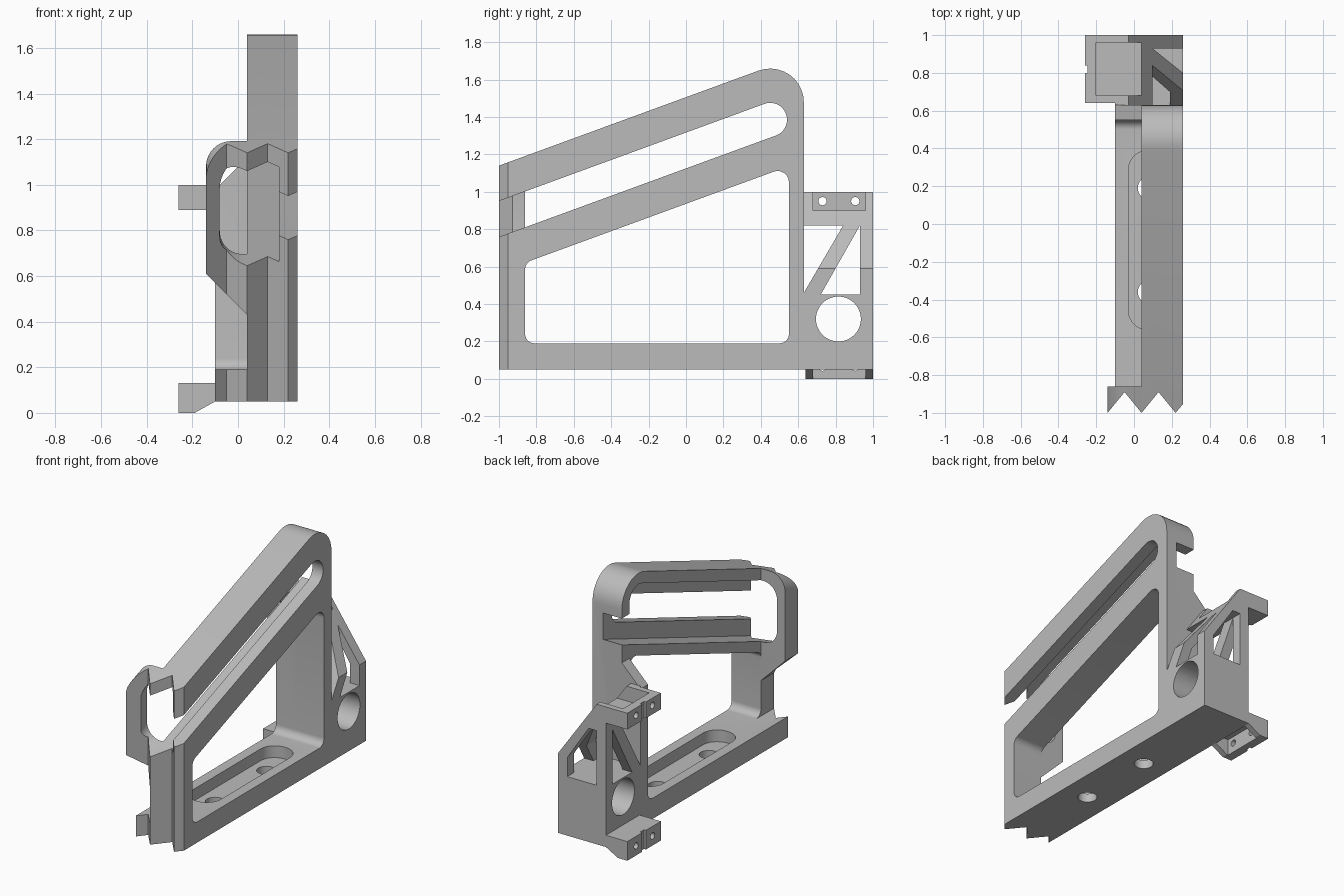
import bpy, bmesh, math
from mathutils import Vector

cube = bpy.data.objects.get("Cube")
if cube:
    bpy.data.objects.remove(cube, do_unlink=True)

SLOPE = 0.366          # rise of the sloping rails
FRONT = -1.0

grey = bpy.data.materials.new("plain grey")
grey.use_nodes = True
grey.diffuse_color = (0.5, 0.5, 0.5, 1)
grey.node_tree.nodes["Principled BSDF"].inputs["Base Color"].default_value = (0.5, 0.5, 0.5, 1)


def rail(z, y):
    """Height at y of a sloping line that starts at z on the front."""
    return z + SLOPE * (y - FRONT)


def rounded(corners, steps=10):
    """Profile from (u, v) or (u, v, radius) corners."""
    out = []
    n = len(corners)
    for i, c in enumerate(corners):
        p = Vector(c[:2])
        if len(c) < 3:
            out.append(p)
            continue
        a = (Vector(corners[i - 1][:2]) - p).normalized()
        b = (Vector(corners[(i + 1) % n][:2]) - p).normalized()
        half = a.angle(b) / 2
        centre = p + (a + b).normalized() * c[2] / math.sin(half)
        start = p + a * c[2] / math.tan(half) - centre
        end = p + b * c[2] / math.tan(half) - centre
        turn = math.atan2(start.x * end.y - start.y * end.x, start.dot(end))
        for k in range(steps + 1):
            t = turn * k / steps
            s, co = math.sin(t), math.cos(t)
            out.append(centre + Vector((start.x * co - start.y * s, start.x * s + start.y * co)))
    return out


def circle(u, v, r, n=32):
    return [(u + r * math.cos(math.tau * k / n), v + r * math.sin(math.tau * k / n)) for k in range(n)]


def prism(name, axis, profile, lo, hi, shear=0.0):
    """Extrude a profile along an axis; shear lifts z along y."""
    place = {"x": lambda u, v, w: (w, u, v),
             "y": lambda u, v, w: (u, w, v + shear * (w - FRONT)),
             "z": lambda u, v, w: (u, v, w)}[axis]
    bm = bmesh.new()
    rings = [[bm.verts.new(place(p[0], p[1], w)) for p in profile] for w in (lo, hi)]
    bm.faces.new(rings[0])
    bm.faces.new(rings[1])
    n = len(profile)
    for i in range(n):
        j = (i + 1) % n
        bm.faces.new((rings[0][i], rings[0][j], rings[1][j], rings[1][i]))
    bmesh.ops.recalc_face_normals(bm, faces=bm.faces)
    mesh = bpy.data.meshes.new(name)
    bm.to_mesh(mesh)
    bm.free()
    ob = bpy.data.objects.new(name, mesh)
    bpy.context.collection.objects.link(ob)
    mesh.materials.append(grey)
    return ob


def box(name, x0, x1, y0, y1, z0, z1):
    return prism(name, "z", [(x0, y0), (x1, y0), (x1, y1), (x0, y1)], z0, z1)


def combine(ob, others, operation="DIFFERENCE"):
    bpy.context.view_layer.objects.active = ob
    for other in others:
        m = ob.modifiers.new("combine", "BOOLEAN")
        m.operation, m.solver, m.object = operation, "EXACT", other
        bpy.ops.object.modifier_apply(modifier=m.name)
        bpy.data.objects.remove(other, do_unlink=True)


# Main side frame with two sloping rails
frame = prism("side_frame", "x", rounded([
    (-1, 0.05), (0.63, 0.05), (0.63, rail(1.14, 0.63), 0.18), (-1, 1.14)]), 0.04, 0.26)
window = prism("window_cut", "x", rounded([
    (-0.86, 0.19, 0.05), (0.55, 0.19, 0.05), (0.55, rail(0.57, 0.55), 0.06),
    (-0.86, rail(0.57, -0.86), 0.05)]), -0.5, 0.5)

# Narrow slot through the outer lip, wide channel behind it
along = Vector((1, SLOPE)).normalized()
side = Vector((-along.y, along.x)) * 0.09
tip = Vector((0.45, rail(0.855, 0.45))) + along * 0.09
tail = Vector((-1.15, rail(0.855, -1.15)))
slot = prism("slot_cut", "x", rounded([
    tuple(tail - side), (*(tip - side), 0.0895), (*(tip + side), 0.0895), tuple(tail + side)]), -0.5, 0.5)
channel = prism("channel_cut", "x", rounded([
    (-1.1, rail(0.645, -1.1)), (0.7, rail(0.645, 0.7)), (0.7, 1.42), (0.55, 1.42),
    (0.55, rail(1.06, 0.55), 0.1), (-1.1, rail(1.06, -1.1))]), -0.1, 0.18)
combine(frame, [window, slot, channel])

# Base ledge and rear wing on the inner side
ledge = prism("base_ledge", "y", [
    (-0.10, 0.05), (0.05, 0.05), (0.05, 1.13), (-0.10, 0.98)], -1, 0.63)
combine(ledge, [prism("ledge_cut", "x", rounded([
    (-1.1, 0.19), (0.55, 0.19, 0.05), (0.55, 2), (-1.1, 2)]), -0.5, 0.5)])

# Front loop joining both rails
loop = prism("front_loop", "y", rounded([
    (-0.14, 0.2), (0.05, 0.2), (0.05, 1.14), (-0.14, 1.14, 0.11)]), -1, -0.86, SLOPE)
opening = prism("opening_cut", "y", rounded([
    (-0.08, 0.645, 0.1), (0.2, 0.645), (0.2, 1.06), (-0.08, 1.06, 0.1)]), -1.1, -0.8, SLOPE)
under = prism("under_cut", "y", [(-0.3, 0.77), (0.06, 0.41), (0.06, 0), (-0.3, 0)], -1.1, -0.8)
combine(loop, [opening, under])

# Rear mount tower with truss windows and a round hole
tower = prism("mount_tower", "y", [
    (-0.10, 0.05), (0.26, 0.05), (0.26, 0.59), (-0.03, 1.0), (-0.10, 1.0)], 0.63, 1.0)
combine(tower, [
    prism("upper_truss_cut", "x", [(0.63, 0.82), (0.63, 0.46), (0.84, 0.82)], -0.5, 0.5),
    prism("lower_truss_cut", "x", [(0.93, 0.82), (0.93, 0.45), (0.72, 0.45)], -0.5, 0.5),
    prism("round_cut", "x", circle(0.815, 0.32, 0.12, 48), -0.5, 0.5),
    prism("back_cut", "y", [(-0.03, 0.45), (0.19, 0.45), (0.19, 0.58), (0.03, 0.82), (-0.03, 0.82)],
          0.63, 1.1)])

# Upper and lower clips
upper = box("upper_clip", -0.26, -0.09, 0.64, 1.0, 0.89, 1.0)
lower = prism("lower_clip", "y", [
    (-0.26, 0), (-0.19, 0), (-0.10, 0.05), (-0.09, 0.05), (-0.09, 0.13), (-0.26, 0.13)], 0.64, 1.0)
combine(lower, [box("lower_pocket_cut", -0.2, -0.101, 0.68, 0.96, -0.1, 0.11)])
combine(tower, [upper, lower], "UNION")
combine(tower, [box("upper_pocket_cut", -0.2, 0.1, 0.68, 0.96, 0.9, 1.1)])
for z in (0.95, 0.065):
    combine(tower, [box("notch_cut", -0.3, -0.245, 0.8, 0.84, z - 0.08, z + 0.08)])
    combine(tower, [prism("screw_cut", "x", circle(y, z, 0.022, 20), -0.3, -0.15) for y in (0.73, 0.905)])

# Join the body, then cut the base pocket, bolt holes and toothed front
combine(frame, [ledge, loop], "UNION")
combine(frame, [prism("pocket_cut", "z", rounded([
    (-0.03, -0.56, 0.105), (0.19, -0.56, 0.105), (0.19, 0.39, 0.105), (-0.03, 0.39, 0.105)]), 0.11, 0.3)])
combine(frame, [prism("bolt_cut", "z", circle(0.08, y, 0.06), 0, 0.3) for y in (0.19, -0.36)])
teeth = [(-0.14, -1), (-0.05, -0.89), (0.04, -1), (0.13, -0.89), (0.22, -1), (0.27, -0.94)]
combine(frame, [prism("teeth_cut", "z", [(-0.2, -1.2), (-0.2, -1.07)] + teeth + [(0.27, -1.2)], -0.1, 2)])

for ob in (frame, tower):
    bpy.ops.object.select_all(action="DESELECT")
    ob.select_set(True)
    bpy.context.view_layer.objects.active = ob
    bpy.ops.object.shade_smooth_by_angle(angle=math.radians(25))
